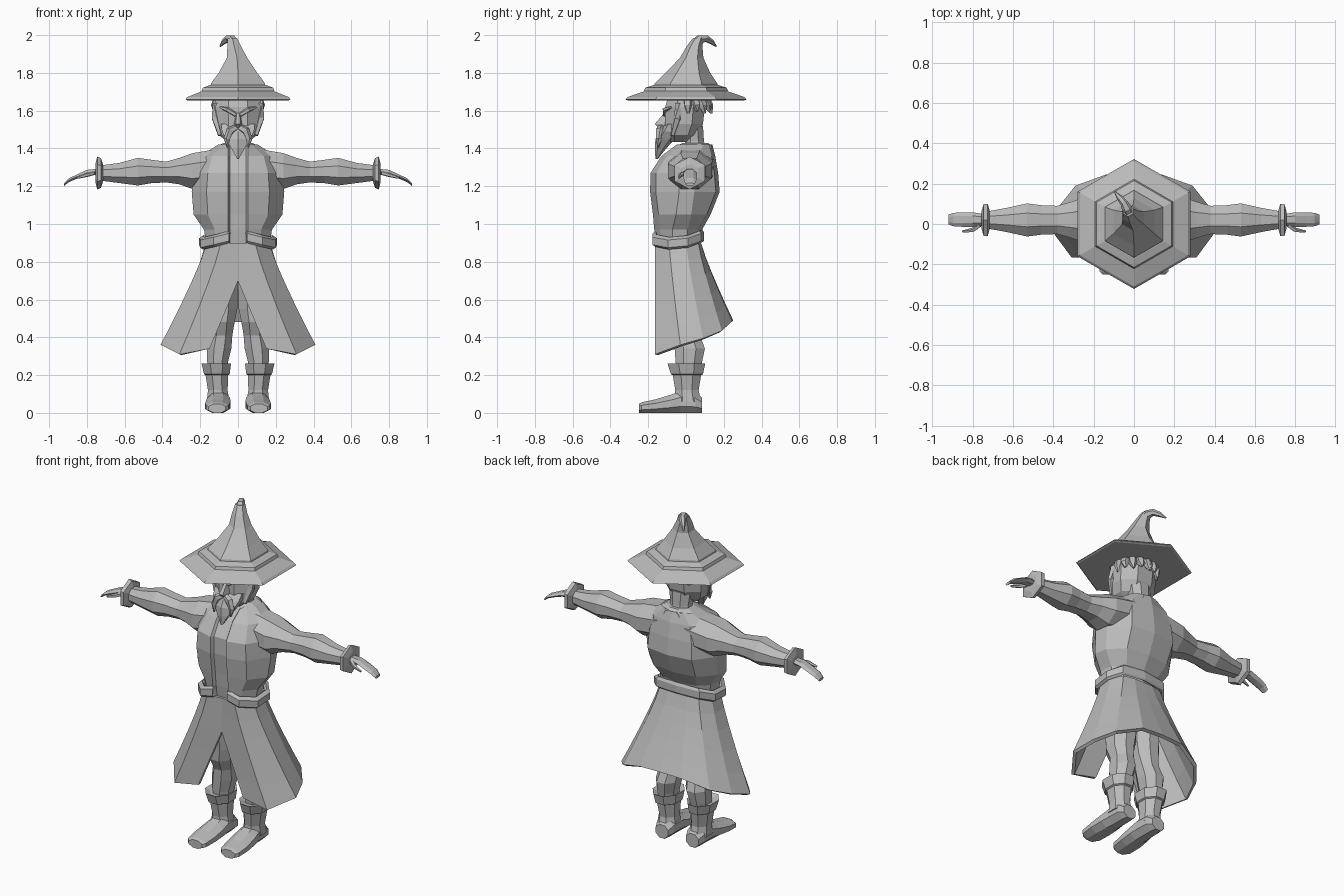
import bpy, bmesh, math
from mathutils import Vector

grey = bpy.data.materials.new("plain grey")
grey.diffuse_color = (0.5, 0.5, 0.5, 1)


def loft(name, rings, closed=True, caps=True, mirror=False, thick=0):
    """Skin a list of point rings, optionally mirrored across x."""
    bm = bmesh.new()
    vs = [[bm.verts.new(p) for p in r] for r in rings]
    n = len(vs[0])
    for a, b in zip(vs, vs[1:]):
        for i in range(n if closed else n - 1):
            j = (i + 1) % n
            bm.faces.new((a[i], a[j], b[j], b[i]))
    if caps:
        bm.faces.new(vs[0][::-1])
        bm.faces.new(vs[-1])
    bmesh.ops.recalc_face_normals(bm, faces=bm.faces)
    me = bpy.data.meshes.new(name)
    bm.to_mesh(me)
    bm.free()
    me.materials.append(grey)
    ob = bpy.data.objects.new(name, me)
    bpy.context.collection.objects.link(ob)
    if mirror:
        m = ob.modifiers.new("mirror", 'MIRROR')
        m.use_clip = True
        m.merge_threshold = 0.0005
    if thick:
        s = ob.modifiers.new("thickness", 'SOLIDIFY')
        s.thickness = thick
        s.offset = -1
    return ob


def sections(name, axis, secs, n=8, turn=0.5, mirror=False):
    """Loft n-gons along an axis; each section is (position, c1, c2, r1, r2)."""
    k = 1 / math.cos(math.pi / n) if turn else 1
    rings = []
    for p, c1, c2, r1, r2 in secs:
        ring = []
        for i in range(n):
            a = 2 * math.pi * (i + turn) / n
            u, v = c1 + r1 * k * math.cos(a), c2 + r2 * k * math.sin(a)
            ring.append({'x': (p, u, v), 'y': (u, p, v), 'z': (u, v, p)}[axis])
        rings.append(ring)
    return loft(name, rings, mirror=mirror)


def tube(name, path, n=5, mirror=False):
    """Tapered tube through points (x, y, z, radius)."""
    pts = [Vector(p[:3]) for p in path]
    rings = []
    for i, p in enumerate(pts):
        d = pts[min(i + 1, len(pts) - 1)] - pts[max(i - 1, 0)]
        q = d.to_track_quat('Z', 'Y')
        r = path[i][3]
        rings.append([p + q @ Vector((r * math.cos(2 * math.pi * j / n),
                                      r * math.sin(2 * math.pi * j / n), 0)) for j in range(n)])
    return loft(name, rings, mirror=mirror)


# Hat: hexagonal brim, stepped band, cone and drooping tip (corners point front and back)
def hat(name, secs):
    rings = []
    for z, x, y, r in secs:
        rings.append([(x + r * math.sin(math.pi * i / 3), y - r * math.cos(math.pi * i / 3), z)
                      for i in range(6)])
    return loft(name, rings)


hat("hat_brim", [(1.655, 0, 0, .31), (1.66, 0, 0, .322), (1.672, 0, 0, .31), (1.71, 0, 0, .20)])
hat("hat_band", [(1.70, 0, 0, .20), (1.705, 0, 0, .222), (1.722, 0, 0, .215), (1.735, 0, 0, .172)])
hat("hat_cone", [(1.71, 0, 0, .172), (1.745, 0, 0, .165), (1.80, 0, .01, .118),
                 (1.88, -.005, .03, .062), (1.94, -.02, .045, .042), (1.985, -.03, .065, .028)])
tube("hat_tip", [(-.025, .055, 1.955, .03), (-.035, .075, 1.978, .026), (-.05, .105, 1.983, .019),
                 (-.075, .135, 1.965, .014), (-.095, .16, 1.94, .004)], n=6)

# Head and neck
sections("neck", 'z', [(1.36, 0, .05, .075, .06), (1.44, 0, .045, .06, .05), (1.52, 0, .04, .07, .05)])
sections("head", 'z', [(1.435, 0, -.04, .055, .05), (1.47, 0, -.025, .10, .085),
                       (1.53, 0, -.01, .122, .10), (1.62, 0, -.005, .125, .105),
                       (1.69, 0, 0, .11, .09)])

# Face details
loft("nose", [[(-.012, -.10, 1.59), (.012, -.10, 1.59), (.008, -.118, 1.585), (-.008, -.118, 1.585)],
              [(-.024, -.10, 1.525), (.024, -.10, 1.525), (.012, -.165, 1.53), (-.012, -.165, 1.53)],
              [(-.02, -.10, 1.51), (.02, -.10, 1.51), (.008, -.145, 1.51), (-.008, -.145, 1.51)]])
tube("brow", [(.012, -.112, 1.578, .012), (.055, -.112, 1.605, .014), (.095, -.08, 1.618, .006)], mirror=True)
tube("moustache", [(.005, -.13, 1.515, .016), (.04, -.14, 1.495, .022),
                   (.06, -.142, 1.45, .017), (.055, -.148, 1.405, .005)], mirror=True)
sections("beard", 'z', [(1.345, 0, -.155, .004, .006), (1.40, 0, -.135, .035, .026),
                        (1.45, 0, -.11, .065, .045), (1.49, 0, -.09, .085, .045),
                        (1.53, 0, -.075, .09, .03)], n=6)
tube("cheek_hair", [(.118, -.04, 1.64, .018), (.12, -.045, 1.56, .022), (.095, -.07, 1.47, .012)], mirror=True)

# Hair locks around the back of the head
for i in range(5):
    a = math.radians(5 + 21 * i)
    x, y = math.cos(a), math.sin(a)
    tube("hair_lock", [(.105 * x, .10 * y, 1.67, .026), (.122 * x, .122 * y, 1.625, .024),
                       (.125 * x, .135 * y, 1.585 + .012 * (i % 2), .006)], mirror=True)

# Coat body: half sections with a recessed front placket, mirrored
def coat_half(z, w, f, b):
    m = (f + b) / 2
    return [(0, f + .018, z), (.042, f + .018, z), (.052, f, z), (w * .68, f + .03, z),
            (w, m - .03, z), (w * .95, m + .05, z), (w * .6, b - .02, z), (0, b, z)]


levels = [(.88, .165, -.155, .07), (.97, .18, -.168, .085), (1.05, .235, -.175, .13),
          (1.17, .245, -.19, .178), (1.27, .235, -.188, .17), (1.36, .20, -.13, .155),
          (1.42, .105, -.05, .14)]
loft("coat_body", [coat_half(*l) for l in levels], closed=False, caps=False, mirror=True)
sections("collar", 'z', [(1.35, 0, .02, .17, .125), (1.415, 0, .045, .105, .09), (1.43, 0, .05, .075, .065)])

# Belt: raised band, open at the placket
belt = [(.045, -.165, .945), (.12, -.165, .925), (.185, -.09, .91), (.19, .01, .92),
        (.135, .075, .945), (0, .09, .95)]
loft("belt", [[(x, y, z - .045) for x, y, z in belt],
              [(x * 1.08, y * 1.07, z - .035) for x, y, z in belt],
              [(x * 1.08, y * 1.07, z + .005) for x, y, z in belt],
              [(x * .97, y * .96, z + .02) for x, y, z in belt]],
     closed=False, caps=False, mirror=True, thick=.02)

# Coat skirt: flares from waist to slanted hem, split at the front
waist = [(.0, -.153), (.09, -.165), (.165, -.09), (.17, .0), (.13, .065), (.06, .08), (0, .08)]
hem = [(.15, -.165, .34), (.31, -.165, .31), (.41, -.03, .36), (.37, .09, .395),
       (.29, .19, .435), (.14, .245, .485), (0, .25, .49)]
skirt = []
for t in (0, .18, .36, .58, .8, 1):
    f = t ** 1.15
    row = [(a[0] + (b[0] - a[0]) * f, a[1] + (b[1] - a[1]) * f, .90 + (b[2] - .90) * t)
           for a, b in zip(waist, hem)]
    row[0] = (.15 * max(0, (t - .36) / .64), row[0][1], row[0][2])
    skirt.append(row)
loft("coat_skirt", skirt, closed=False, caps=False, mirror=True, thick=.02)

# Sleeves, cuffs and hands
sections("sleeve", 'x', [(.09, .03, 1.30, .115, .10), (.24, .02, 1.28, .115, .095),
                         (.31, .02, 1.28, .09, .07), (.38, .02, 1.275, .07, .055),
                         (.46, .02, 1.278, .073, .062), (.53, .02, 1.277, .082, .073),
                         (.63, .02, 1.27, .06, .053), (.73, .02, 1.27, .042, .04)], mirror=True)
sections("cuff", 'x', [(.715, .02, 1.27, .045, .042), (.725, .02, 1.27, .08, .068),
                       (.745, .02, 1.27, .08, .075), (.755, .02, 1.27, .045, .042)],
         n=6, turn=.5, mirror=True)
sections("hand", 'x', [(.74, .02, 1.277, .028, .018), (.80, .022, 1.272, .036, .017),
                       (.85, .022, 1.252, .036, .013), (.895, .022, 1.232, .033, .012),
                       (.92, .022, 1.21, .024, .009)], n=6, turn=0, mirror=True)
tube("thumb", [(.765, -.005, 1.27, .013), (.80, -.03, 1.26, .012), (.85, -.038, 1.245, .006)], mirror=True)

# Trousers
sections("trouser_leg", 'z', [(.86, .075, -.03, .075, .09), (.70, .08, -.02, .08, .10),
                              (.55, .082, -.015, .078, .09), (.48, .088, -.015, .07, .085),
                              (.41, .09, .005, .06, .07), (.34, .10, .02, .065, .08),
                              (.27, .108, .015, .055, .07), (.18, .108, .01, .045, .055)], mirror=True)

# Boots: flared cuff, shaft and foot
sections("boot_shaft", 'z', [(.06, .105, .01, .06, .07), (.12, .107, .005, .052, .062),
                             (.20, .112, .005, .06, .075), (.205, .112, .005, .068, .085),
                             (.262, .115, .002, .078, .10), (.25, .113, .005, .055, .075)], mirror=True)
sections("boot_foot", 'y', [(-.25, .11, .024, .045, .024), (-.235, .11, .028, .06, .028),
                            (-.16, .108, .036, .066, .036), (-.08, .104, .048, .064, .048),
                            (-.03, .102, .058, .058, .058), (.05, .102, .055, .056, .055),
                            (.085, .102, .04, .042, .04)], mirror=True)
